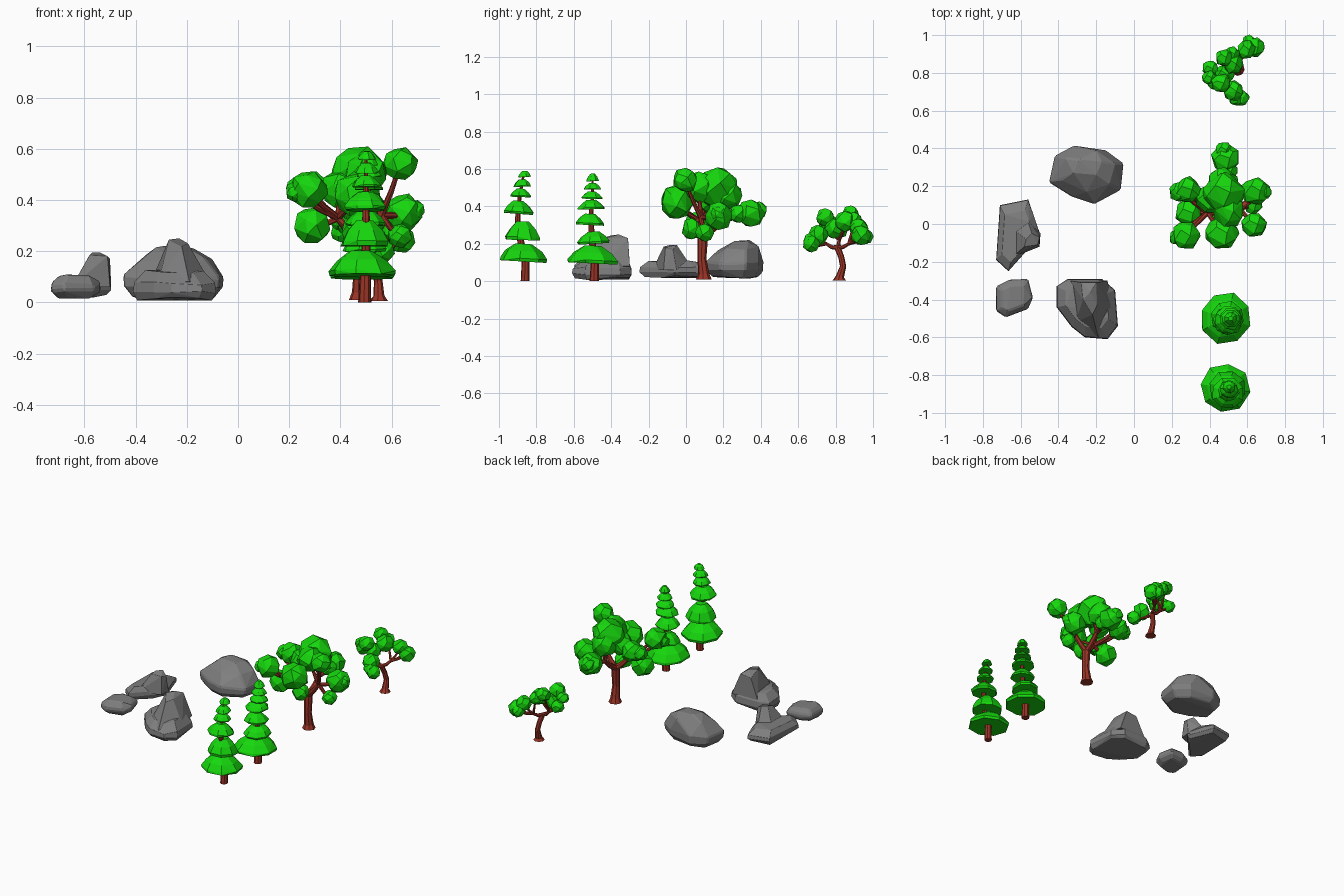
import bpy, bmesh, math, random
from mathutils import Vector

if "Cube" in bpy.data.objects:
    bpy.data.objects.remove(bpy.data.objects["Cube"])

random.seed(4)


def material(name, color):
    m = bpy.data.materials.new(name)
    m.diffuse_color = color
    m.use_nodes = True
    m.node_tree.nodes["Principled BSDF"].inputs["Base Color"].default_value = m.diffuse_color
    return m


LEAF = material("leaf_green", (0.008, 0.68, 0.004, 1))
BARK = material("bark_brown", (0.33, 0.035, 0.02, 1))
STONE = material("stone_grey", (0.21, 0.21, 0.21, 1))


def finish(name, bm, mat):
    bmesh.ops.recalc_face_normals(bm, faces=bm.faces[:])
    me = bpy.data.meshes.new(name)
    bm.to_mesh(me)
    bm.free()
    ob = bpy.data.objects.new(name, me)
    bpy.context.collection.objects.link(ob)
    me.materials.append(mat)
    return ob


def add_hull(bm, pts):
    """Faceted convex lump around a point set, added to bm."""
    part = bmesh.new()
    for p in pts:
        part.verts.new(p)
    bmesh.ops.convex_hull(part, input=part.verts[:])
    bmesh.ops.delete(part, geom=[v for v in part.verts if not v.link_faces], context='VERTS')
    bmesh.ops.dissolve_limit(part, angle_limit=0.12, verts=part.verts[:], edges=part.edges[:])
    me = bpy.data.meshes.new("part")
    part.to_mesh(me)
    part.free()
    bm.from_mesh(me)
    bpy.data.meshes.remove(me)


def add_tube(bm, path, sides=7):
    """Tapered tube through (x, y, z, radius) points."""
    rings = []
    pts = [Vector(p[:3]) for p in path]
    for i, p in enumerate(pts):
        d = (pts[min(i + 1, len(pts) - 1)] - pts[max(i - 1, 0)]).normalized()
        if i == 0 and p.z < 0.02:
            d = Vector((0, 0, 1))
        u = d.cross(Vector((0.13, 1, 0.05))).normalized()
        w = d.cross(u)
        rings.append([bm.verts.new(p + path[i][3] * (u * math.cos(a) + w * math.sin(a)))
                      for a in (math.tau * k / sides for k in range(sides))])
    for a, b in zip(rings, rings[1:]):
        for k in range(sides):
            j = (k + 1) % sides
            bm.faces.new((a[k], a[j], b[j], b[k]))
    bm.faces.new(rings[0])
    bm.faces.new(rings[-1])


def blob_points(c, r, n=22):
    """Roughly even, jittered points on a ball."""
    out = []
    for i in range(n):
        z = 1 - 2 * (i + 0.5) / n
        a = i * 2.39996 + random.uniform(-0.25, 0.25)
        q = math.sqrt(1 - z * z)
        k = r * random.uniform(0.98, 1.1)
        out.append(Vector(c) + k * Vector((q * math.cos(a), q * math.sin(a), z)))
    return out


def pine(name, trunk, tiers):
    bm = bmesh.new()
    add_tube(bm, trunk, 8)
    finish(name + "_trunk", bm, BARK)
    bm = bmesh.new()
    for x, y, z0, z1, r, tilt in tiers:
        pts, turn = [], random.random() * 6
        for t, s in ((0, 0.98), (0.18, 1), (0.6, 0.75), (1, 0.35)):
            for k in range(8):
                a = turn + math.tau * k / 8
                q = r * s * random.uniform(0.92, 1.03)
                dx, dy = q * math.cos(a), q * math.sin(a)
                pts.append((x + dx, y + dy, z0 + t * (z1 - z0) + tilt * dy))
        add_hull(bm, pts)
    finish(name + "_foliage", bm, LEAF)


def leafy_tree(name, trunk, blobs, forks, thick):
    bm = bmesh.new()
    add_tube(bm, trunk, 8)
    # bowed boughs to each fork, then twigs to each leaf clump
    top = Vector(trunk[-1][:3])
    for f in forks:
        m = (top + Vector(f)) / 2
        add_tube(bm, [(*top, thick * 1.2), (m.x, m.y, m.z - 0.008, thick), (*f, thick * 0.8)])
    for b in blobs:
        c = Vector(b[:3])
        f = min((Vector(f) for f in forks), key=lambda f: (f - c).length)
        m = (f + c) / 2
        add_tube(bm, [(*f, thick * 0.8), (m.x, m.y, m.z - 0.01, thick * 0.65), (*c, thick * 0.45)])
    finish(name + "_trunk_and_branches", bm, BARK)
    bm = bmesh.new()
    for b in blobs:
        add_hull(bm, blob_points(b[:3], b[3]))
    finish(name + "_foliage", bm, LEAF)


def rock_points(outline, levels):
    """Stack of scaled copies of an outline: (z, scale, dx, dy)."""
    cx = sum(p[0] for p in outline) / len(outline)
    cy = sum(p[1] for p in outline) / len(outline)
    return [(cx + (x - cx) * s + dx, cy + (y - cy) * s + dy, z + random.uniform(-0.008, 0.006))
            for z, s, dx, dy in levels for x, y in outline]


def rock(name, points, peak=None):
    bm = bmesh.new()
    add_hull(bm, points)
    ob = finish(name, bm, STONE)
    if peak:
        bm = bmesh.new()
        add_hull(bm, peak)
        cut = finish(name + "_peak_helper", bm, STONE)
        cut.hide_render = True
        cut.hide_set(True)
        mod = ob.modifiers.new("peak", 'BOOLEAN')
        mod.operation, mod.object, mod.solver = 'UNION', cut, 'EXACT'
    bev = ob.modifiers.new("worn_edges", 'BEVEL')
    bev.width, bev.segments, bev.limit_method = 0.008, 1, 'ANGLE'
    bev.angle_limit = math.radians(35)


# pines
pine("front_pine",
     [(.495, -.86, 0, .024), (.497, -.858, .1, .021), (.5, -.885, .22, .018),
      (.5, -.9, .33, .015), (.5, -.89, .45, .01), (.5, -.868, .57, .006)],
     [(.48, -.868, .105, .2, .135, -.06), (.495, -.873, .22, .32, .1, -.03), (.497, -.897, .36, .43, .086, -.08),
      (.5, -.884, .45, .495, .058, -.04), (.502, -.877, .505, .545, .048, .05), (.503, -.863, .557, .59, .035, .06)])
pine("back_pine",
     [(.495, -.49, 0, .026), (.497, -.487, .1, .022), (.5, -.5, .2, .018),
      (.505, -.51, .33, .014), (.51, -.5, .45, .009), (.51, -.5, .56, .005)],
     [(.485, -.498, .095, .19, .14, -.05), (.495, -.495, .2, .265, .09, .06), (.5, -.512, .3, .36, .08, -.05),
      (.5, -.508, .385, .435, .076, .03), (.51, -.503, .44, .48, .06, -.03), (.512, -.5, .49, .525, .05, 0),
      (.512, -.5, .535, .575, .035, .05)])

# leafy trees
leafy_tree("large_tree",
           [(.475, .095, .01, .042), (.475, .095, .04, .03), (.475, .085, .12, .024), (.475, .09, .24, .028)],
           [(.475, .165, .5, .108), (.465, -.05, .42, .09), (.485, .345, .365, .075), (.475, .39, .38, .045),
            (.275, -.06, .44, .073), (.225, -.07, .43, .04), (.635, -.005, .54, .066), (.645, .175, .35, .075),
            (.69, .17, .36, .04), (.285, .18, .44, .07), (.235, .17, .44, .05), (.29, .06, .3, .072),
            (.63, .1, .26, .048), (.4, .13, .44, .075), (.5, .07, .5, .085), (.47, .22, .46, .08),
            (.5, .28, .36, .05), (.46, .03, .28, .055)],
           [(.39, .06, .33), (.56, .08, .34), (.48, .2, .33)], .017)
leafy_tree("small_tree",
           [(.55, .82, .005, .036), (.55, .823, .025, .022), (.548, .84, .08, .017),
            (.54, .83, .13, .016), (.53, .81, .18, .017)],
           [(.565, .67, .2, .046), (.525, .705, .245, .055), (.4, .775, .315, .038), (.46, .745, .34, .05),
            (.405, .825, .275, .042), (.475, .88, .36, .045), (.525, .85, .32, .055), (.52, .9, .33, .04),
            (.64, .935, .245, .053), (.595, .925, .285, .05), (.48, .79, .28, .052), (.61, .96, .24, .04),
            (.54, .665, .22, .038), (.43, .75, .3, .042)],
           [(.5, .75, .2), (.47, .82, .22), (.56, .87, .2)], .011)

# rocks
rock("large_boulder",
     rock_points([(-.45, .22), (-.33, .145), (-.21, .105), (-.07, .18), (-.055, .32), (-.15, .39), (-.32, .415),
                  (-.42, .36)], [(.02, .8, 0, 0), (.06, .98, 0, 0), (.1, 1, 0, 0)])
     + [(-.38, .23, .16), (-.25, .17, .165), (-.13, .21, .175), (-.1, .32, .17), (-.2, .39, .185), (-.36, .35, .185),
        (-.32, .27, .215), (-.2, .26, .215), (-.17, .33, .21), (-.29, .34, .22)])
rock("long_rock",
     rock_points([(-.71, .1), (-.56, .13), (-.53, .05), (-.495, -.06), (-.56, -.14), (-.665, -.25), (-.73, -.19),
                  (-.7, 0)], [(.025, .85, 0, 0), (.05, 1, 0, 0), (.075, .98, 0, 0), (.105, .72, 0, -.01)]),
     [(-.65, -.18, .06), (-.5, -.12, .06), (-.495, -.05, .06), (-.57, .04, .06), (-.65, -.02, .06),
      (-.58, -.12, .185), (-.51, -.11, .18), (-.5, -.07, .17), (-.54, -.05, .195), (-.57, -.08, .195)])
rock("small_rock",
     rock_points([(-.73, -.33), (-.66, -.295), (-.56, -.29), (-.535, -.39), (-.56, -.45), (-.68, -.495), (-.73, -.46)],
                 [(.02, .7, 0, 0), (.05, 1, 0, 0), (.075, .98, 0, 0), (.105, .68, 0, 0)]))
rock("ridged_rock",
     rock_points([(-.41, -.33), (-.35, -.29), (-.17, -.29), (-.1, -.35), (-.085, -.54), (-.14, -.61), (-.26, -.6),
                  (-.33, -.545), (-.41, -.44)],
                 [(.015, .9, 0, 0), (.04, 1, 0, 0), (.075, .97, 0, 0), (.12, .7, 0, .01)]),
     [(-.34, -.3, .08), (-.14, -.3, .08), (-.11, -.45, .08), (-.19, -.6, .08), (-.31, -.52, .08),
      (-.28, -.31, .22), (-.2, -.31, .23), (-.195, -.43, .23), (-.22, -.48, .22), (-.27, -.4, .245), (-.23, -.36, .25)])
